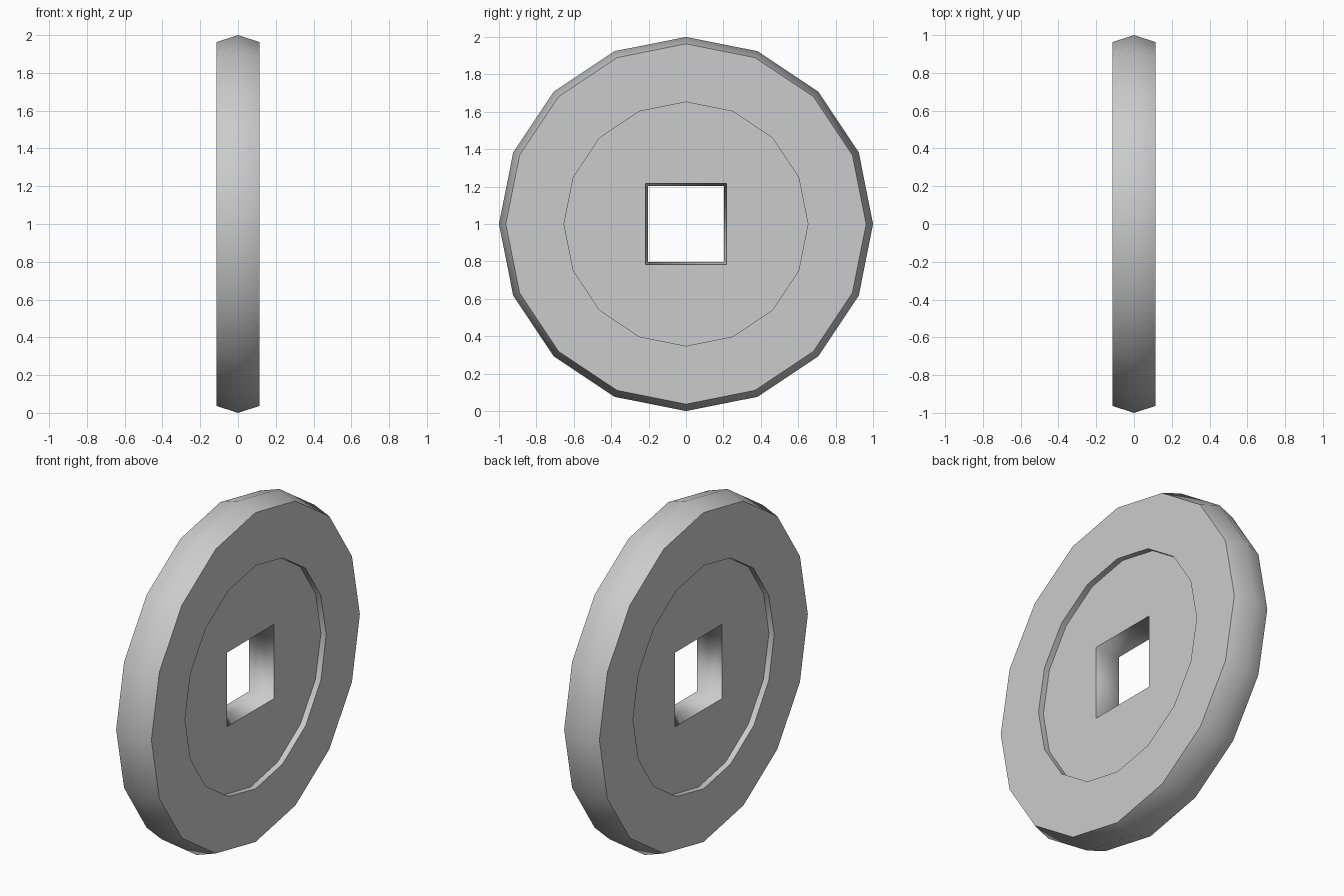
import bpy
import bmesh
from math import cos, sin, pi, sqrt

if "Cube" in bpy.data.objects:
    bpy.data.objects.remove(bpy.data.objects["Cube"], do_unlink=True)

SIDES = 16
HALF = 0.114        # half thickness at the border
FLOOR = 0.08        # half thickness inside the recess
bm = bmesh.new()


def ring(x, radius, count=SIDES, turn=0.0):
    """Closed loop of vertices around the x axis."""
    angles = [turn + 2 * pi * i / count for i in range(count)]
    return [bm.verts.new((x, radius * cos(a), 1 + radius * sin(a))) for a in angles]


def loft(a, b):
    n = len(a)
    for i in range(n):
        j = (i + 1) % n
        bm.faces.new((a[i], a[j], b[j], b[i]))


# Ridged rim and straight-sided square hole share a middle loop
rim_mid = ring(0, 1.0)
hole_mid = ring(0, 0.203 * sqrt(2), 4, pi / 4)

for side in (-1, 1):
    rim_edge = ring(side * HALF, 0.963)
    recess_top = ring(side * HALF, 0.652)
    recess_floor = ring(side * FLOOR, 0.652)
    hole_edge = ring(side * FLOOR, 0.217 * sqrt(2), 4, pi / 4)
    loft(rim_mid, rim_edge)
    loft(rim_edge, recess_top)
    loft(recess_top, recess_floor)
    loft(hole_edge, hole_mid)
    # Recess floor: one face for each side of the square
    for k in range(4):
        arc = [recess_floor[(4 * k + 2 + i) % SIDES] for i in range(5)]
        bm.faces.new(arc + [hole_edge[(k + 1) % 4], hole_edge[k]])

bmesh.ops.recalc_face_normals(bm, faces=bm.faces)

# Smooth walls, with crisp borders around the flat faces
for face in bm.faces:
    face.smooth = True
for edge in bm.edges:
    flat = [abs(f.normal.x) > 0.99 for f in edge.link_faces]
    edge.smooth = flat[0] == flat[1]

mesh = bpy.data.meshes.new("square_holed_disc")
bm.to_mesh(mesh)
bm.free()
disc = bpy.data.objects.new("square_holed_disc", mesh)
bpy.context.collection.objects.link(disc)

# Plain grey
grey = bpy.data.materials.new("light_grey")
grey.use_nodes = True
colour = (0.6, 0.6, 0.6, 1)
grey.diffuse_color = colour
grey.node_tree.nodes["Principled BSDF"].inputs["Base Color"].default_value = colour
mesh.materials.append(grey)
